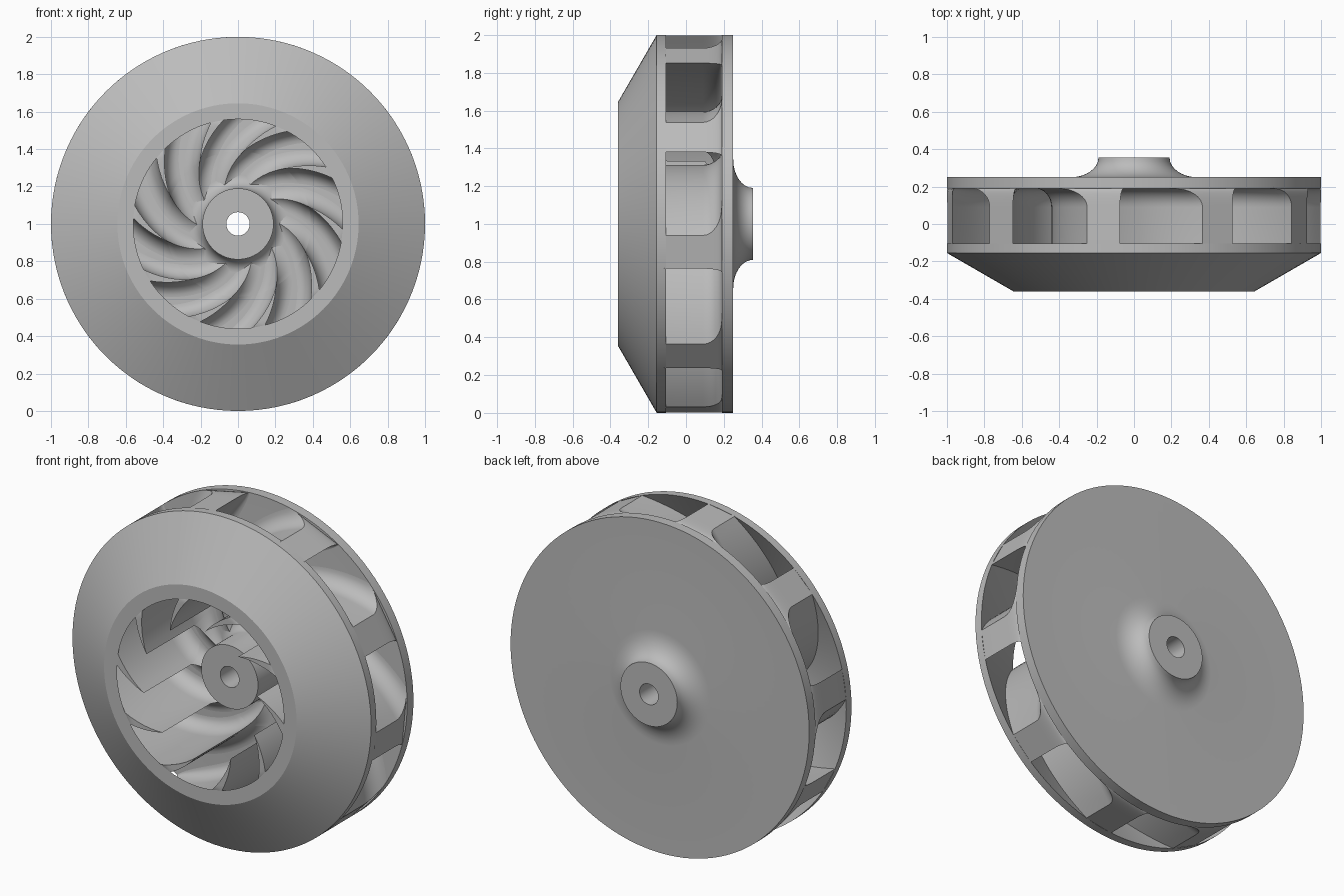
import bpy
import bmesh
from math import sin, cos, acos, pi, radians

cube = bpy.data.objects.get("Cube")
if cube:
    bpy.data.objects.remove(cube)

metal = bpy.data.materials.new("cast_grey_metal")
metal.use_nodes = True
GREY = (0.5, 0.5, 0.5, 1)
metal.diffuse_color = GREY
metal.node_tree.nodes["Principled BSDF"].inputs["Base Color"].default_value = GREY

BLADES = 10
SEGMENTS = 120
EYE = 0.56        # radius of the inlet opening
KNIFE = 0.39      # radius where the blades thin out to a knife edge
HUB = 0.19        # radius of the hub
FLOOR = 0.19      # inner face of the back disc
FRONT = -0.36     # front plane of the inlet lip
ROOT = 0.1        # height of the rounded blade roots


def polar(r, angle, y):
    """Point around the shaft, which runs along y at height 1."""
    return (r * cos(angle), y, 1 + r * sin(angle))


def finish(bm, name):
    bmesh.ops.recalc_face_normals(bm, faces=bm.faces)
    mesh = bpy.data.meshes.new(name)
    bm.to_mesh(mesh)
    bm.free()
    mesh.materials.append(metal)
    obj = bpy.data.objects.new(name, mesh)
    bpy.context.collection.objects.link(obj)
    bpy.ops.object.select_all(action='DESELECT')
    obj.select_set(True)
    bpy.context.view_layer.objects.active = obj
    bpy.ops.object.shade_smooth_by_angle(angle=radians(30))


def revolve(name, profile):
    """Turn a closed (radius, y) outline around the shaft."""
    bm = bmesh.new()
    rings = [[bm.verts.new(polar(r, 2 * pi * s / SEGMENTS, y)) for r, y in profile]
             for s in range(SEGMENTS)]
    n = len(profile)
    for s in range(SEGMENTS):
        a, b = rings[s], rings[(s + 1) % SEGMENTS]
        for i in range(n):
            j = (i + 1) % n
            bm.faces.new((a[i], a[j], b[j], b[i]))
    finish(bm, name)


def flare(y_hub, y_disc, width, steps=8):
    """Concave quarter curve from the hub wall out to a disc face."""
    return [(HUB + width * (1 - cos(a)), y_hub + (y_disc - y_hub) * sin(a))
            for a in (pi / 2 * i / steps for i in range(steps + 1))]


# Back disc with bored hub, flared into the disc on both faces
revolve("back_disc_and_hub",
        [(0.0625, -0.08), (HUB, -0.08)]
        + flare(0.11, FLOOR, 0.07)
        + [(1, FLOOR), (1, 0.25)]
        + flare(0.355, 0.25, 0.15)[::-1]
        + [(0.0625, 0.355)])

# Conical front shroud with flat inlet lip and short rim
revolve("front_shroud",
        [(EYE, FRONT), (0.645, FRONT), (1, -0.155), (1, -0.105)])


def through(r, knots):
    """Smooth curve through (radius, value) knots."""
    total = 0
    for i, (ri, vi) in enumerate(knots):
        for j, (rj, _) in enumerate(knots):
            if i != j:
                vi *= (r - rj) / (ri - rj)
        total += vi
    return total


def front_edge(r):
    """Blade front: level with the lip, then along the shroud's inside."""
    t = max(0, (r - EYE) / (1 - EYE))
    return FRONT + 0.255 * t - 0.01 * min(1, t * 4)


def half_thickness(r):
    """Negative inside the knife edge, where the channels run together."""
    if r < KNIFE:
        return pi / BLADES * (r - KNIFE)
    return r * radians(through(r, [(KNIFE, 0), (EYE, 3.5), (1, 5.1)]))


def flank(r, centre, width, side):
    """One side of a blade section, front to back, with a rounded root."""
    half = half_thickness(r)
    start = acos(1 - max(0, -half) / width)
    rows = []
    for i in range(9):
        a = start + (pi / 2 - start) * i / 8
        rows.append((width * (1 - cos(a)), FLOOR - ROOT * (1 - sin(a))))
    ridge, top = rows[0]
    if half >= 0:
        top = front_edge(r)
    rows = [(ridge, top)] + rows + [(width, FLOOR + 0.01)]
    return [polar(r, centre + side * (half + off) / r, y) for off, y in rows]


# Swept blades: low ridges near the hub, full height from the knife edge out
radii = ([0.17 + (KNIFE - 0.171) * i / 9 for i in range(10)]
         + [KNIFE + (EYE - KNIFE) * i / 6 for i in range(6)]
         + [EYE + (1 - EYE) * i / 14 for i in range(15)])

bm = bmesh.new()
for k in range(BLADES):
    stations = []
    for r in radii:
        sweep = through(r, [(HUB, 149), (EYE, 101.5), (1, 63.4)])
        centre = radians(sweep) + 2 * pi * k / BLADES
        outer = max(0, (r - EYE) / (1 - EYE))
        left = flank(r, centre, 0.11 + 0.05 * outer, 1)
        right = flank(r, centre, 0.11 - 0.09 * outer ** 3, -1)
        stations.append(([bm.verts.new(p) for p in left],
                         [bm.verts.new(p) for p in right]))
    for (la, ra), (lb, rb) in zip(stations, stations[1:]):
        loop_a, loop_b = la + ra[::-1], lb + rb[::-1]
        n = len(loop_a)
        for i in range(n):
            j = (i + 1) % n
            bm.faces.new((loop_a[i], loop_a[j], loop_b[j], loop_b[i]))
    for left, right in (stations[0], stations[-1]):
        for i in range(len(left) - 1):
            bm.faces.new((left[i], left[i + 1], right[i + 1], right[i]))
bmesh.ops.remove_doubles(bm, verts=bm.verts, dist=0.0001)
finish(bm, "blades")
